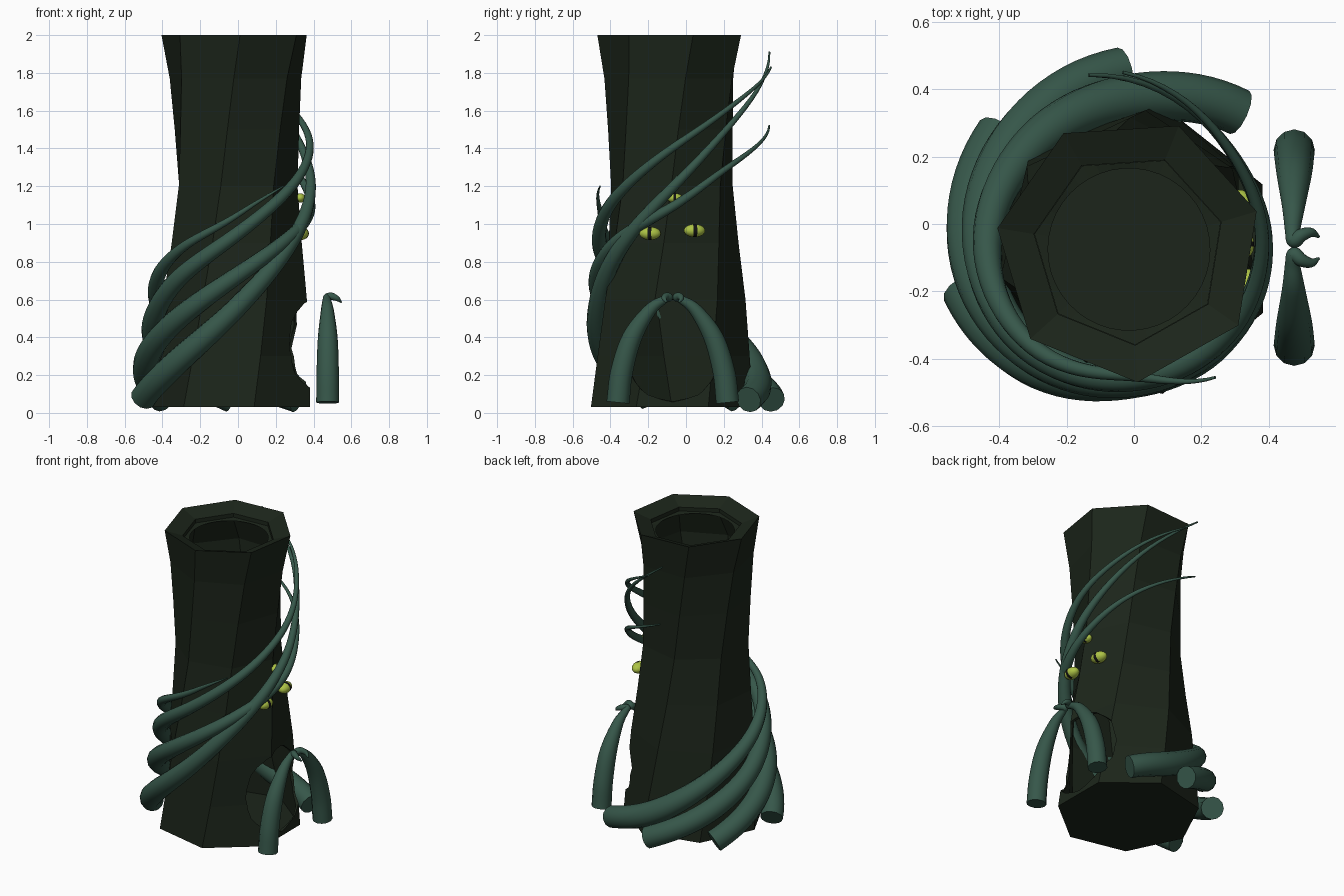
import bpy, bmesh, math
from mathutils import Vector, Matrix

if "Cube" in bpy.data.objects:
    bpy.data.objects.remove(bpy.data.objects["Cube"])

CX, CY = -0.015, -0.075  # trunk axis


def material(name, rgb):
    m = bpy.data.materials.new(name)
    m.diffuse_color = (*rgb, 1)
    m.use_nodes = True
    m.node_tree.nodes["Principled BSDF"].inputs["Base Color"].default_value = m.diffuse_color
    return m


BARK = material("dark_bark", (0.0115, 0.0185, 0.0105))
VINE = material("vine_green", (0.037, 0.095, 0.068))
EYE = material("eye_yellow", (0.42, 0.55, 0.06))
PUPIL = material("pupil_black", (0.006, 0.006, 0.006))


def add_object(name, bm, mats):
    bmesh.ops.recalc_face_normals(bm, faces=bm.faces)
    me = bpy.data.meshes.new(name)
    bm.to_mesh(me)
    bm.free()
    ob = bpy.data.objects.new(name, me)
    bpy.context.collection.objects.link(ob)
    for m in mats:
        me.materials.append(m)
    return ob


def activate(ob):
    bpy.ops.object.select_all(action='DESELECT')
    ob.select_set(True)
    bpy.context.view_layer.objects.active = ob


def polar(deg, r, z):
    a = math.radians(deg)
    return Vector((CX + r * math.cos(a), CY + r * math.sin(a), z))


def ring(bm, r, z, rot, n=7):
    return [bm.verts.new(polar(rot + 360 * i / n, r, z)) for i in range(n)]


def bridge(bm, a, b):
    n = len(a)
    for i in range(n):
        bm.faces.new((a[i], a[(i + 1) % n], b[(i + 1) % n], b[i]))


def twist(z):
    return 26 + 42 * (z - .03) / 1.97


# Trunk: twisted seven-sided thin shell with a sloped rim, hollow inside
profile = [(.44, .03), (.415, .3), (.39, .6), (.355, .9), (.33, 1.2), (.34, 1.5), (.357, 1.77), (.395, 2.0)]
bm = bmesh.new()
rings = [ring(bm, r, z, twist(z)) for r, z in profile]
rings += [ring(bm, .285, 1.96, 68), ring(bm, .285, 1.92, 68)]
rings += [ring(bm, r - .018, max(z, .048), twist(z)) for r, z in reversed(profile[:-1])]
for a, b in zip(rings, rings[1:]):
    bridge(bm, a, b)
bm.faces.new(rings[0])
bm.faces.new(rings[-1])
trunk = add_object("trunk", bm, [BARK])

# Cave opening through the shell, low on the right side
bm = bmesh.new()
bmesh.ops.create_icosphere(bm, subdivisions=2, radius=1,
                           matrix=Matrix.Translation((.39, -.07, .338)) @ Matrix.Diagonal((.25, .28, .285, 1)))
cutter = add_object("cave_cutter", bm, [BARK])
cutter.hide_render = True
mod = trunk.modifiers.new("cave", 'BOOLEAN')
mod.operation = 'DIFFERENCE'
mod.solver = 'EXACT'
mod.object = cutter
activate(trunk)
bpy.ops.object.modifier_apply(modifier=mod.name)
bpy.data.objects.remove(cutter)

# Round lip inside the hollow top
bm = bmesh.new()
N = 42
outer = []
hept = [polar(68 + 360 * i / 7, .284, 1.935) for i in range(7)]
for i in range(N):
    k, t = divmod(i, N // 7)
    outer.append(bm.verts.new(hept[k].lerp(hept[(k + 1) % 7], t / (N // 7))))
inner = ring(bm, .24, 1.93, 68, N)
bridge(bm, outer, inner)
add_object("hollow_lip", bm, [BARK])


def catmull(keys, steps=10):
    pts = [Vector(k) for k in keys]
    pts = [2 * pts[0] - pts[1]] + pts + [2 * pts[-1] - pts[-2]]
    out = []
    for i in range(1, len(pts) - 2):
        p0, p1, p2, p3 = pts[i - 1:i + 3]
        for s in range(steps):
            t = s / steps
            out.append(.5 * (2 * p1 + (p2 - p0) * t + (2 * p0 - 5 * p1 + 4 * p2 - p3) * t * t
                             + (3 * p1 - p0 - 3 * p2 + p3) * t ** 3))
    return out + [pts[-2]]


# Tapered tube along (x, y, z, radius) points, with flat ends
def tube(name, pts):
    cu = bpy.data.curves.new(name, 'CURVE')
    cu.dimensions = '3D'
    cu.bevel_depth = 1
    cu.bevel_resolution = 4
    cu.use_fill_caps = True
    cu.twist_mode = 'MINIMUM'
    sp = cu.splines.new('POLY')
    sp.points.add(len(pts) - 1)
    for p, q in zip(sp.points, pts):
        p.co = (q[0], q[1], q[2], 1)
        p.radius = max(q[3], .004)
    cu.materials.append(VINE)
    ob = bpy.data.objects.new(name, cu)
    bpy.context.collection.objects.link(ob)
    activate(ob)
    bpy.ops.object.convert(target='MESH')
    bpy.ops.object.shade_smooth_by_angle(angle=math.radians(40))


# Four winding vines: (angle, distance from axis, height, thickness)
vines = [
    [(51, .522, .07, .07), (90, .445, .2, .075), (135, .42, .42, .06), (180, .42, .66, .042),
     (225, .405, .87, .026), (270, .375, 1.04, .016), (304, .458, 1.2, .004)],
    [(92, .53, .07, .07), (135, .47, .25, .07), (180, .435, .47, .058), (225, .41, .72, .047),
     (270, .385, .94, .037), (315, .385, 1.17, .029), (360, .395, 1.4, .021),
     (405, .42, 1.61, .014), (452, .525, 1.83, .005)],
    [(138, .515, .07, .07), (180, .47, .27, .068), (225, .425, .5, .058), (270, .393, .72, .046),
     (315, .388, .92, .035), (360, .4, 1.09, .025), (405, .42, 1.3, .016), (461, .525, 1.52, .005)],
    [(194, .5, .08, .07), (225, .45, .26, .068), (270, .39, .55, .055), (315, .388, .87, .042),
     (360, .4, 1.19, .028), (405, .42, 1.51, .017), (463, .53, 1.91, .005)],
]
for i, keys in enumerate(vines):
    tube(f"vine_{i + 1}", [(*polar(q[0], q[1], q[2]), q[3]) for q in catmull(keys)])

# Pair of hooked tendrils arching in front of the cave (x, side offset, z, radius)
horn = [(.475, .29, .055, .061), (.475, .27, .22, .059), (.475, .215, .4, .052), (.473, .12, .545, .034),
        (.47, .045, .6, .022), (.475, .02, .612, .022), (.495, .036, .617, .02),
        (.525, .045, .605, .014), (.548, .032, .585, .004)]
for side, label in ((-1, "front"), (1, "back")):
    tube(f"{label}_tendril", [(q[0], -.07 + side * q[1], q[2], q[3]) for q in catmull(horn, 6)])

# Three eyes with slit pupils on the right side
for i, (x, y, z, s, turn) in enumerate([(.328, -.06, 1.138, .72, 2), (.335, -.19, .95, 1, -6),
                                        (.318, .045, .965, 1, 8)]):
    bm = bmesh.new()
    bmesh.ops.create_uvsphere(bm, u_segments=24, v_segments=9, radius=1,
                              matrix=Matrix.Rotation(math.pi / 2, 4, 'X'))
    for f in bm.faces:
        f.smooth = True
        c = f.calc_center_median()
        f.material_index = 1 if abs(c.y) < .1 and c.x > 0 else 0
    bm.transform(Matrix.Translation((x, y, z)) @ Matrix.Rotation(math.radians(turn), 4, 'Z')
                 @ Matrix.Diagonal((.04 * s, .057 * s, .035 * s, 1)))
    add_object(f"eye_{i + 1}", bm, [EYE, PUPIL])
